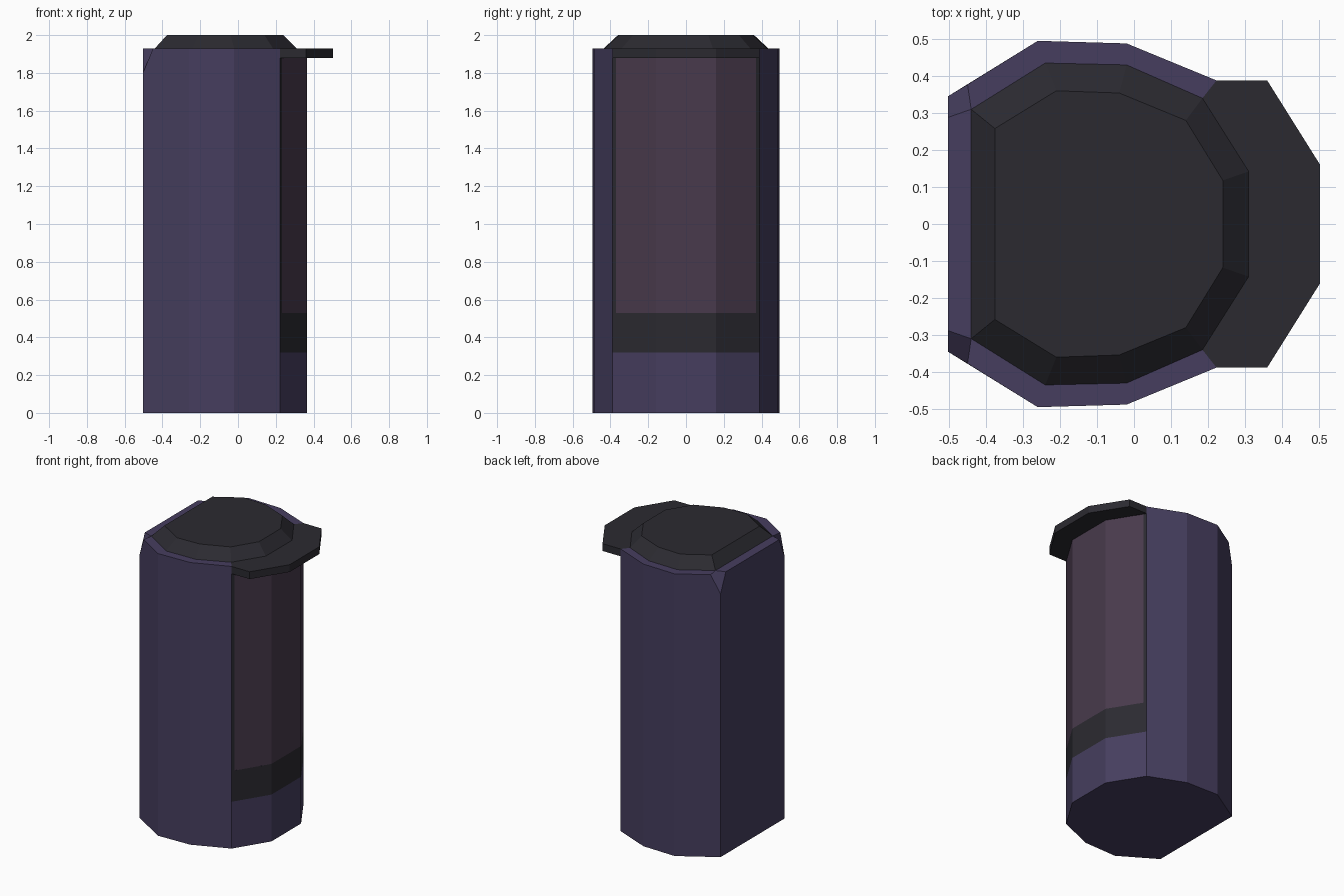
import bpy, bmesh

if "Cube" in bpy.data.objects:
    bpy.data.objects.remove(bpy.data.objects["Cube"])


def material(name, color):
    m = bpy.data.materials.new(name)
    m.diffuse_color = color
    m.use_nodes = True
    m.node_tree.nodes["Principled BSDF"].inputs["Base Color"].default_value = m.diffuse_color
    return m


def build(name, faces, mat):
    bm = bmesh.new()
    for f in faces:
        bm.faces.new([bm.verts.new(p) for p in f])
    bmesh.ops.remove_doubles(bm, verts=bm.verts, dist=0.0005)
    me = bpy.data.meshes.new(name)
    bm.to_mesh(me)
    bm.free()
    me.materials.append(mat)
    ob = bpy.data.objects.new(name, me)
    bpy.context.collection.objects.link(ob)
    return ob


def mirrored(half):
    return half + [(x, -y) for x, y in reversed(half)]


def at(p, z):
    return (p[0], p[1], z)


def wall(a, b, z0, z1):
    return [at(a, z0), at(b, z0), at(b, z1), at(a, z1)]


purple = material("shell_purple", (0.061, 0.048, 0.114, 1))
dark = material("dark_trim", (0.024, 0.023, 0.030, 1))
glass = material("tinted_glass", (0.065, 0.042, 0.072, 0.8))

TOP, LIP, CUT = 1.93, 1.88, 1.80

# Outlines, running counter-clockwise from the front right
outer = mirrored([(0.365, 0.16), (0.223, 0.388), (-0.02, 0.488), (-0.26, 0.495), (-0.503, 0.345)])
cap_low = mirrored([(0.31, 0.142), (0.185, 0.34), (-0.02, 0.43), (-0.24, 0.435), (-0.44, 0.31)])
cap_high = mirrored([(0.24, 0.118), (0.14, 0.28), (-0.04, 0.354), (-0.21, 0.36), (-0.376, 0.258)])
n = len(outer)
FRONT = (8, 9, 0)

# Chamfered rear corners: replaced points on the top rim
start_top = {4: (-0.503, 0.288), 5: (-0.45, -0.377)}
end_top = {3: (-0.45, 0.377), 4: (-0.503, -0.288)}

shell, trim, window = [[at(p, 0) for p in reversed(outer)]], [], []
for i in range(n):
    j = (i + 1) % n
    a, b = outer[i], outer[j]
    if i in FRONT:
        # Front: shell below, dark band, window with a thin side frame
        shell.append(wall(a, b, 0, 0.32))
        trim.append(wall(a, b, 0.32, 0.53))
        fa = (0.234, -0.37) if i == 8 else a
        fb = (0.234, 0.37) if i == 0 else b
        window.append(wall(fa, fb, 0.53, LIP))
        if i == 8:
            trim.append(wall(a, fa, 0.53, LIP))
        if i == 0:
            trim.append(wall(fb, b, 0.53, LIP))
        trim.append([at(a, TOP), at(b, TOP), at(cap_low[j], TOP), at(cap_low[i], TOP)])
    else:
        # Sides and back, with the flat rim around the lid
        ta, tb = start_top.get(i, a), end_top.get(i, b)
        f = [at(a, 0), at(b, 0)]
        if i in end_top:
            f.append(at(b, CUT))
        f += [at(tb, TOP), at(ta, TOP)]
        if i in start_top:
            f.append(at(a, CUT))
        shell.append(f)
        shell.append([at(ta, TOP), at(tb, TOP), at(cap_low[j], TOP), at(cap_low[i], TOP)])

# Rear corner chamfers
for k in (4, 5):
    shell.append([at(outer[k], CUT), at(start_top[k], TOP),
                  at(cap_low[k], TOP), at(end_top[k - 1], TOP)])

build("body_shell", shell, purple)
build("front_trim", trim, dark)
build("window", window, glass)

# Sloped lid
lid = [[at(p, 2.0) for p in cap_high]]
for i in range(n):
    j = (i + 1) % n
    lid.append([at(cap_low[i], TOP), at(cap_low[j], TOP), at(cap_high[j], 2.0), at(cap_high[i], 2.0)])
build("lid", lid, dark)

# Visor over the window
edge = [(0.223, -0.388), (0.36, -0.388), (0.503, -0.16), (0.503, 0.16), (0.36, 0.388), (0.223, 0.388)]
ring = edge + [outer[0], outer[9]]
visor = [[at(p, TOP) for p in ring], [at(p, LIP) for p in reversed(ring)]]
visor += [wall(a, b, LIP, TOP) for a, b in zip(edge, edge[1:])]
build("visor", visor, dark)
